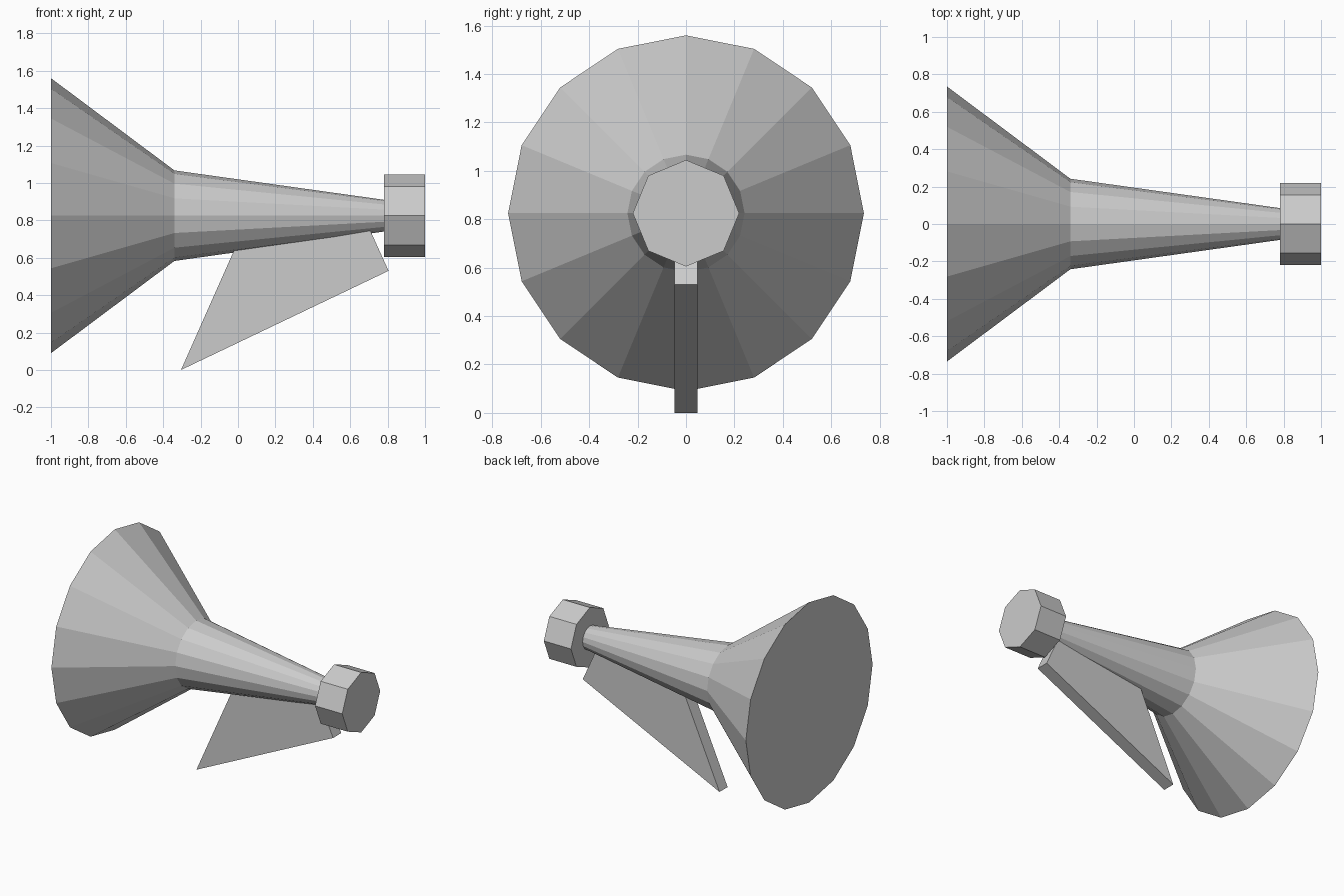
import bpy
import bmesh
from math import cos, sin, tau

cube = bpy.data.objects.get("Cube")
if cube:
    bpy.data.objects.remove(cube, do_unlink=True)

AXIS_Z = 0.825

grey = bpy.data.materials.new("light grey")
grey.use_nodes = True
grey.diffuse_color = (0.6, 0.6, 0.6, 1)
grey.node_tree.nodes["Principled BSDF"].inputs["Base Color"].default_value = (0.6, 0.6, 0.6, 1)


def finish(name, bm):
    """Turn a bmesh into a flat-shaded grey object."""
    bmesh.ops.recalc_face_normals(bm, faces=bm.faces)
    mesh = bpy.data.meshes.new(name)
    bm.to_mesh(mesh)
    bm.free()
    mesh.materials.append(grey)
    obj = bpy.data.objects.new(name, mesh)
    bpy.context.collection.objects.link(obj)
    return obj


def lathe_x(name, profile, sides):
    """Closed faceted solid around the horizontal axis; profile is (x, radius)."""
    bm = bmesh.new()
    rings = []
    for x, r in profile:
        angles = [tau * i / sides for i in range(sides)]
        rings.append([bm.verts.new((x, r * sin(a), AXIS_Z + r * cos(a))) for a in angles])
    for a, b in zip(rings, rings[1:]):
        for i in range(sides):
            j = (i + 1) % sides
            bm.faces.new((a[i], a[j], b[j], b[i]))
    bm.faces.new(rings[0])
    bm.faces.new(rings[-1])
    return finish(name, bm)


def slab(name, outline, half_width):
    """Extrude an x-z outline evenly to both sides of the centre plane."""
    bm = bmesh.new()
    face = bm.faces.new([bm.verts.new((x, -half_width, z)) for x, z in outline])
    new = bmesh.ops.extrude_face_region(bm, geom=[face])["geom"]
    verts = [v for v in new if isinstance(v, bmesh.types.BMVert)]
    bmesh.ops.translate(bm, verts=verts, vec=(0, 2 * half_width, 0))
    return finish(name, bm)


# Flared bell running into the tapered barrel
lathe_x("flared_barrel", [(-1, 0.735), (-0.34, 0.242), (0.78, 0.085)], 16)

# Octagonal end knob
lathe_x("end_knob", [(0.78, 0.22), (1, 0.22)], 8)

# Slanted grip fin, its top buried in the barrel
slab("grip_fin", [(-0.305, 0), (0.805, 0.53), (0.68, 0.806), (0.05, 0.8)], 0.047)
